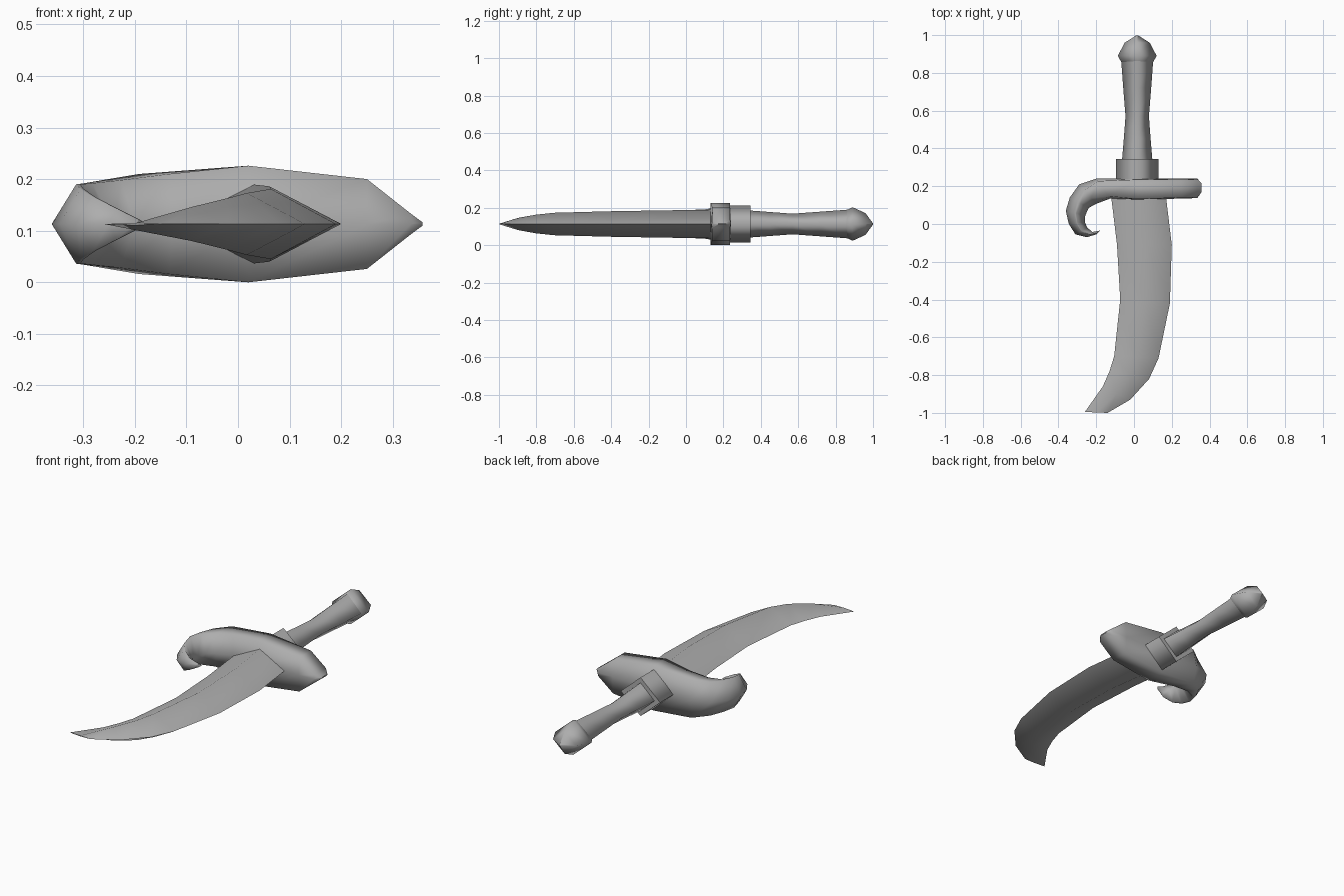
import bpy, bmesh, math

if "Cube" in bpy.data.objects:
    bpy.data.objects.remove(bpy.data.objects["Cube"])

MID = 0.113  # height of the flat symmetry plane

steel = bpy.data.materials.new("grey_steel")
steel.diffuse_color = (0.42, 0.42, 0.42, 1)
steel.use_nodes = True
steel.node_tree.nodes["Principled BSDF"].inputs["Base Color"].default_value = steel.diffuse_color


def loft(name, rings, sharp_caps=True, limit=100):
    """Skin a list of equal closed rings, cap both ends, smooth the sides."""
    bm = bmesh.new()
    loops = [[bm.verts.new(p) for p in ring] for ring in rings]
    n = len(loops[0])
    for a, b in zip(loops, loops[1:]):
        for i in range(n):
            j = (i + 1) % n
            bm.faces.new((a[i], a[j], b[j], b[i]))
    caps = [bm.faces.new(loops[0]), bm.faces.new(loops[-1])]
    bmesh.ops.recalc_face_normals(bm, faces=bm.faces[:])
    for f in bm.faces:
        f.smooth = True
    for e in bm.edges:
        e.smooth = e.calc_face_angle(0) < math.radians(limit)
    if sharp_caps:
        for c in caps:
            for e in c.edges:
                e.smooth = False
    mesh = bpy.data.meshes.new(name)
    bm.to_mesh(mesh)
    bm.free()
    mesh.materials.append(steel)
    ob = bpy.data.objects.new(name, mesh)
    bpy.context.collection.objects.link(ob)
    return ob


def lerp(a, b, t):
    return (a[0] + (b[0] - a[0]) * t, a[1] + (b[1] - a[1]) * t)


def diamond(left, right, h, t=0.5):
    """Four-sided ring between two edge points, ridge at fraction t."""
    m = lerp(left, right, t)
    return [(*left, MID), (*m, MID + h), (*right, MID), (*m, MID - h)]


def hexagon(outer, inner, h, inset):
    """Six-sided ring, its top and bottom strips inset from the two edges."""
    a, b = lerp(outer, inner, inset), lerp(outer, inner, 1 - inset)
    return [(*outer, MID), (*a, MID + h), (*b, MID + h),
            (*inner, MID), (*b, MID - h), (*a, MID - h)]


# Curved blade: left edge, right edge, half thickness
blade = [
    ((-0.125, 0.18), (0.165, 0.18), 0.077),
    ((-0.09, -0.11), (0.20, -0.11), 0.073),
    ((-0.073, -0.40), (0.19, -0.42), 0.068),
    ((-0.105, -0.70), (0.13, -0.71), 0.060),
    ((-0.13, -0.78), (0.08, -0.82), 0.050),
    ((-0.165, -0.86), (-0.02, -0.93), 0.033),
    ((-0.26, -0.995), (-0.14, -1.0), 0.002),
]
loft("blade", [diamond(*s, 0.52) for s in blade])

# Cross guard with a hook: outer edge, inner edge, half height, inset
guard = [
    ((0.358, 0.215), (0.358, 0.17), 0.003, 0.1),
    ((0.335, 0.24), (0.335, 0.137), 0.02, 0.05),
    ((0.25, 0.24), (0.25, 0.135), 0.087, 0.05),
    ((0.02, 0.24), (0.02, 0.127), 0.113, 0.04),
    ((-0.20, 0.24), (-0.125, 0.135), 0.097, 0.12),
    ((-0.29, 0.21), (-0.20, 0.107), 0.085, 0.3),
    ((-0.34, 0.14), (-0.24, 0.085), 0.079, 0.42),
    ((-0.361, 0.07), (-0.258, 0.045), 0.077, 0.46),
    ((-0.345, 0.0), (-0.26, 0.01), 0.068, 0.46),
    ((-0.31, -0.055), (-0.247, -0.02), 0.052, 0.46),
    ((-0.25, -0.07), (-0.22, -0.042), 0.03, 0.46),
    ((-0.20, -0.055), (-0.18, -0.035), 0.008, 0.46),
]
loft("hooked_guard", [hexagon(*s) for s in guard])


def spindle(name, rows):
    """Four-sided part along y from (y, half width, half height) rows."""
    return loft(name, [diamond((0.017 - w, y), (0.017 + w, y), h)
                       for y, w, h in rows])


# Collar, waisted grip and pommel
spindle("collar", [(0.22, 0.112, 0.099), (0.345, 0.112, 0.099)])
spindle("grip", [(0.33, 0.081, 0.073), (0.45, 0.071, 0.064),
                 (0.57, 0.062, 0.055), (0.72, 0.074, 0.066),
                 (0.87, 0.085, 0.077)])
spindle("pommel", [(0.85, 0.08, 0.07), (0.89, 0.103, 0.09),
                   (0.96, 0.066, 0.058), (0.999, 0.004, 0.004)])
